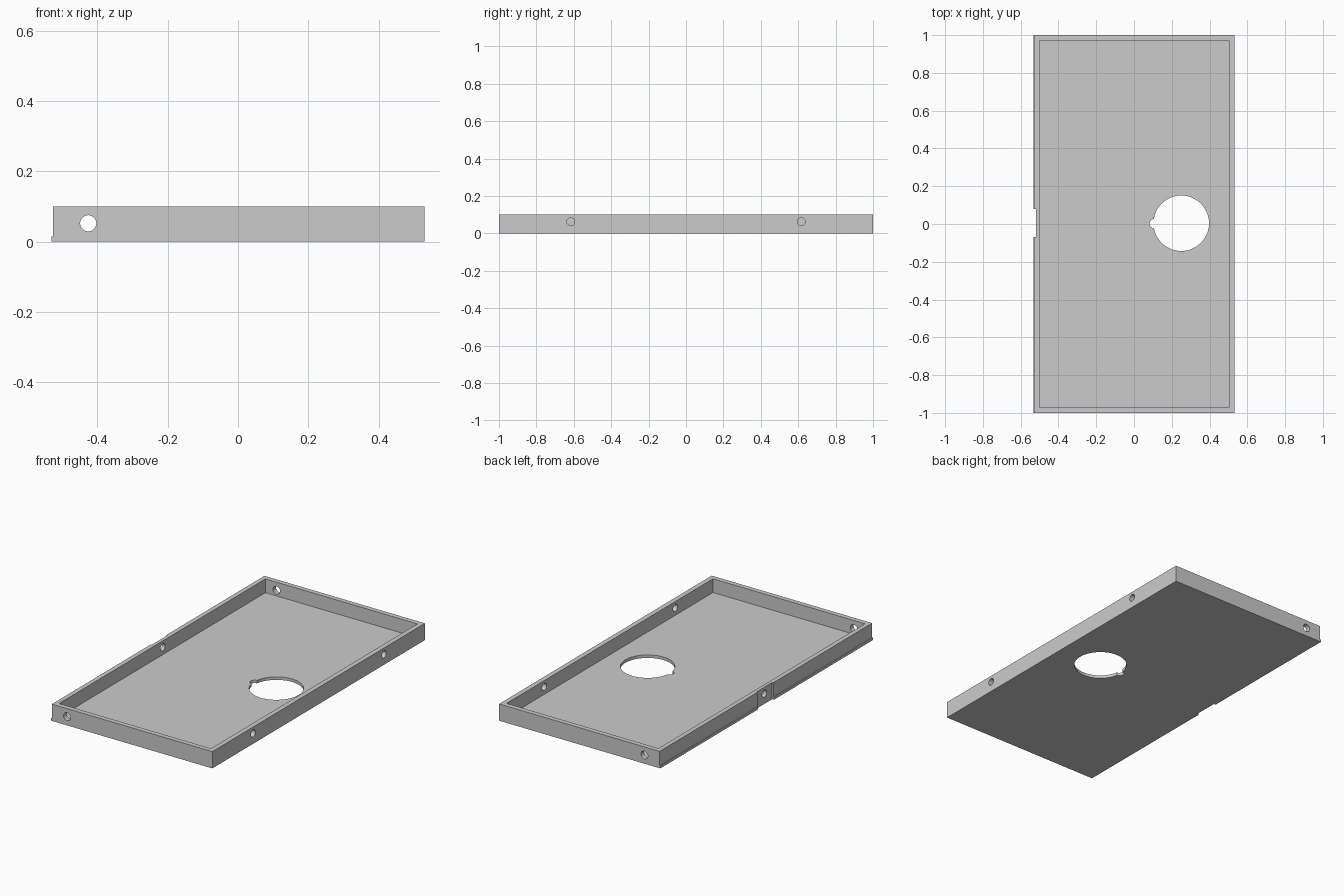
import bpy
from math import pi

cube = bpy.data.objects.get("Cube")
if cube:
    bpy.data.objects.remove(cube, do_unlink=True)

grey = bpy.data.materials.new("plain grey")
grey.use_nodes = True
color = (0.6, 0.6, 0.6, 1)
grey.diffuse_color = color
grey.node_tree.nodes["Principled BSDF"].inputs["Base Color"].default_value = color


def box(name, low, high):
    """Box between two opposite corners."""
    bpy.ops.mesh.primitive_cube_add(size=1)
    ob = bpy.context.object
    ob.name = name
    ob.location = [(a + b) / 2 for a, b in zip(low, high)]
    ob.scale = [b - a for a, b in zip(low, high)]
    bpy.ops.object.transform_apply(location=True, rotation=True, scale=True)
    ob.data.materials.append(grey)
    return ob


def drill(name, center, radius, depth, rotation=(0, 0, 0)):
    """Round cutter, along z unless rotated."""
    bpy.ops.mesh.primitive_cylinder_add(vertices=48, radius=radius, depth=depth,
                                        location=center, rotation=rotation)
    ob = bpy.context.object
    ob.name = name
    ob.data.materials.append(grey)
    return ob


def combine(target, tool, operation="DIFFERENCE"):
    """Apply a boolean and remove the tool."""
    tool.hide_render = True
    bpy.context.view_layer.objects.active = target
    mod = target.modifiers.new("shape", "BOOLEAN")
    mod.operation, mod.solver, mod.object = operation, "EXACT", tool
    bpy.ops.object.modifier_apply(modifier=mod.name)
    bpy.data.objects.remove(tool, do_unlink=True)


# Shell with a thin lip along the bottom of one long side
tray = box("tray", (-0.526, -1, 0), (0.531, 1, 0.1))
combine(tray, box("bottom_lip", (-0.531, -1, 0), (-0.4, 1, 0.015)), "UNION")
combine(tray, box("hollow", (-0.499, -0.971, 0.018), (0.502, 0.971, 0.2)))

# Shallow recess in the lipped side
combine(tray, box("side_recess", (-0.6, -0.07, -0.1), (-0.519, 0.08, 0.2)))

# Large floor opening with a small key notch
combine(tray, drill("floor_opening", (0.25, 0.004, 0), 0.147, 0.2))
combine(tray, drill("key_notch", (0.108, 0.002, 0), 0.025, 0.2))

# Screw holes through the end walls
for y in (-1, 1):
    combine(tray, drill("end_hole", (-0.426, y, 0.052), 0.023, 0.2, (pi / 2, 0, 0)))

# Screw holes through the long walls
for x, y in ((0.53, -0.616), (0.53, 0.616), (-0.53, 0.005)):
    combine(tray, drill("side_hole", (x, y, 0.062), 0.021, 0.2, (0, pi / 2, 0)))

bpy.ops.object.select_all(action="DESELECT")
tray.select_set(True)
bpy.context.view_layer.objects.active = tray
bpy.ops.object.shade_smooth_by_angle(angle=pi / 6)
